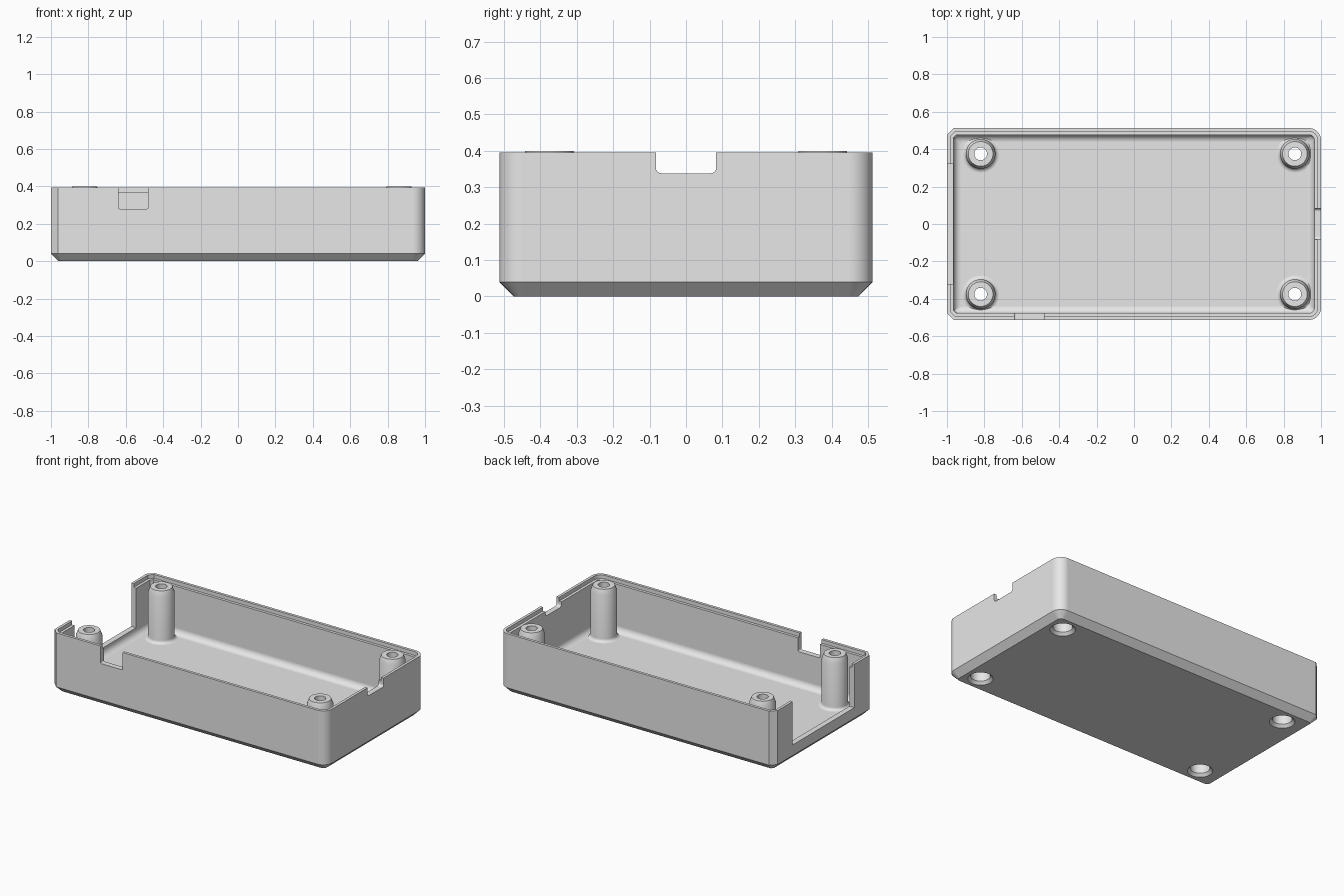
import bpy, bmesh
from math import sin, cos, pi, radians

cube = bpy.data.objects.get("Cube")
if cube:
    bpy.data.objects.remove(cube, do_unlink=True)

HALF_X, HALF_Y, TOP = 1.0, 0.513, 0.395
WALL, FLOOR, FILLET = 0.036, 0.06, 0.04
BORE = 0.058

grey = bpy.data.materials.new("light grey plastic")
grey.use_nodes = True
colour = (0.8, 0.8, 0.8, 1)
grey.diffuse_color = colour
grey.node_tree.nodes["Principled BSDF"].inputs["Base Color"].default_value = colour


def make_object(name, bm):
    bmesh.ops.recalc_face_normals(bm, faces=bm.faces)
    mesh = bpy.data.meshes.new(name)
    bm.to_mesh(mesh)
    bm.free()
    mesh.materials.append(grey)
    obj = bpy.data.objects.new(name, mesh)
    bpy.context.collection.objects.link(obj)
    return obj


def activate(obj):
    bpy.ops.object.select_all(action='DESELECT')
    obj.select_set(True)
    bpy.context.view_layer.objects.active = obj


def smooth(obj):
    activate(obj)
    bpy.ops.object.shade_smooth_by_angle(angle=radians(30))


def loft(rings, cap_start=False, cap_end=False):
    """Join closed rings of points, in order, with quads."""
    bm = bmesh.new()
    loops = [[bm.verts.new(p) for p in ring] for ring in rings]
    n = len(loops[0])
    for a, b in zip(loops, loops[1:]):
        for i in range(n):
            j = (i + 1) % n
            bm.faces.new((a[i], a[j], b[j], b[i]))
    if cap_start:
        bm.faces.new(loops[0])
    if cap_end:
        bm.faces.new(loops[-1])
    return bm


def outline(inset, z):
    """Rectangle with rounded corners at +x and clipped corners at -x."""
    hx, hy = HALF_X - inset, HALF_Y - inset
    r = max(0.065 - inset, 0.022)
    c = max(0.037 - 0.59 * inset, 0.012)
    steps = 8
    half = [(hx - r + r * cos(t), hy - r + r * sin(t))
            for t in (k * pi / 2 / steps for k in range(steps + 1))]
    half += [(-hx + c, hy), (-hx, hy - c)]
    points = half + [(x, -y) for x, y in reversed(half)]
    return [(x, y, z) for x, y in points]


def revolve(profile, x, y, **caps):
    n = 48
    rings = [[(x + r * cos(2 * pi * k / n), y + r * sin(2 * pi * k / n), z)
              for k in range(n)] for r, z in profile]
    return loft(rings, **caps)


def box_cutter(lo, hi, axis, radius=0.0):
    """Box whose lower edges running along the axis are rounded."""
    bm = bmesh.new()
    bmesh.ops.create_cube(bm, size=1)
    for v in bm.verts:
        v.co = [lo[i] if v.co[i] < 0 else hi[i] for i in range(3)]
    if radius:
        edges = [e for e in bm.edges
                 if all(abs(v.co.z - lo[2]) < 1e-5 for v in e.verts)
                 and abs(e.verts[0].co[axis] - e.verts[1].co[axis]) > 1e-4]
        bmesh.ops.bevel(bm, geom=edges, offset=radius, segments=4,
                        profile=0.5, affect='EDGES')
    return make_object("cutter", bm)


def cut(target, cutter):
    cutter.hide_render = True
    mod = target.modifiers.new("cut", 'BOOLEAN')
    mod.operation = 'DIFFERENCE'
    mod.solver = 'EXACT'
    mod.object = cutter
    activate(target)
    bpy.ops.object.modifier_apply(modifier=mod.name)
    bpy.data.objects.remove(cutter, do_unlink=True)


# Tray: chamfered outside, stepped rim, filleted floor
sections = [(0.04, 0), (0, 0.04), (0, TOP), (0.018, TOP), (0.018, 0.37), (WALL, 0.37)]
for k in range(6):
    t = k * pi / 2 / 5
    sections.append((WALL + FILLET * (1 - cos(t)), FLOOR + FILLET * (1 - sin(t))))
tray = make_object("tray", loft([outline(d, z) for d, z in sections], True, True))

# Wide end opening, rounded end notch and front notch
cut(tray, box_cutter((-1.1, -0.32, 0.11), (-0.9, 0.32, 0.5), 0))
cut(tray, box_cutter((0.9, -0.083, 0.338), (1.1, 0.083, 0.5), 0, 0.016))
cut(tray, box_cutter((-0.64, -0.6, 0.28), (-0.48, -0.45, 0.5), 1, 0.008))

# Screw posts with countersunk bores through the floor
post_profile = [(BORE, FLOOR), (BORE, 0.27), (0.034, 0.27), (0.034, 0.4),
                (0.066, 0.4), (0.079, 0.365), (0.079, FLOOR + 0.02)]
for k in range(1, 5):
    t = k * pi / 2 / 4
    post_profile.append((0.099 - 0.02 * cos(t), FLOOR + 0.02 * (1 - sin(t))))
bore_profile = [(0.084, -0.01), (BORE, 0.018), (BORE, 0.1)]

for x, end in ((-0.82, "right"), (0.86, "left")):
    for y, side in ((-0.375, "front"), (0.375, "back")):
        cut(tray, make_object("cutter", revolve(bore_profile, x, y,
                                                cap_start=True, cap_end=True)))
        smooth(make_object(f"screw_post_{side}_{end}", revolve(post_profile, x, y)))

smooth(tray)
weighted = tray.modifiers.new("flat faces", 'WEIGHTED_NORMAL')
weighted.keep_sharp = True
